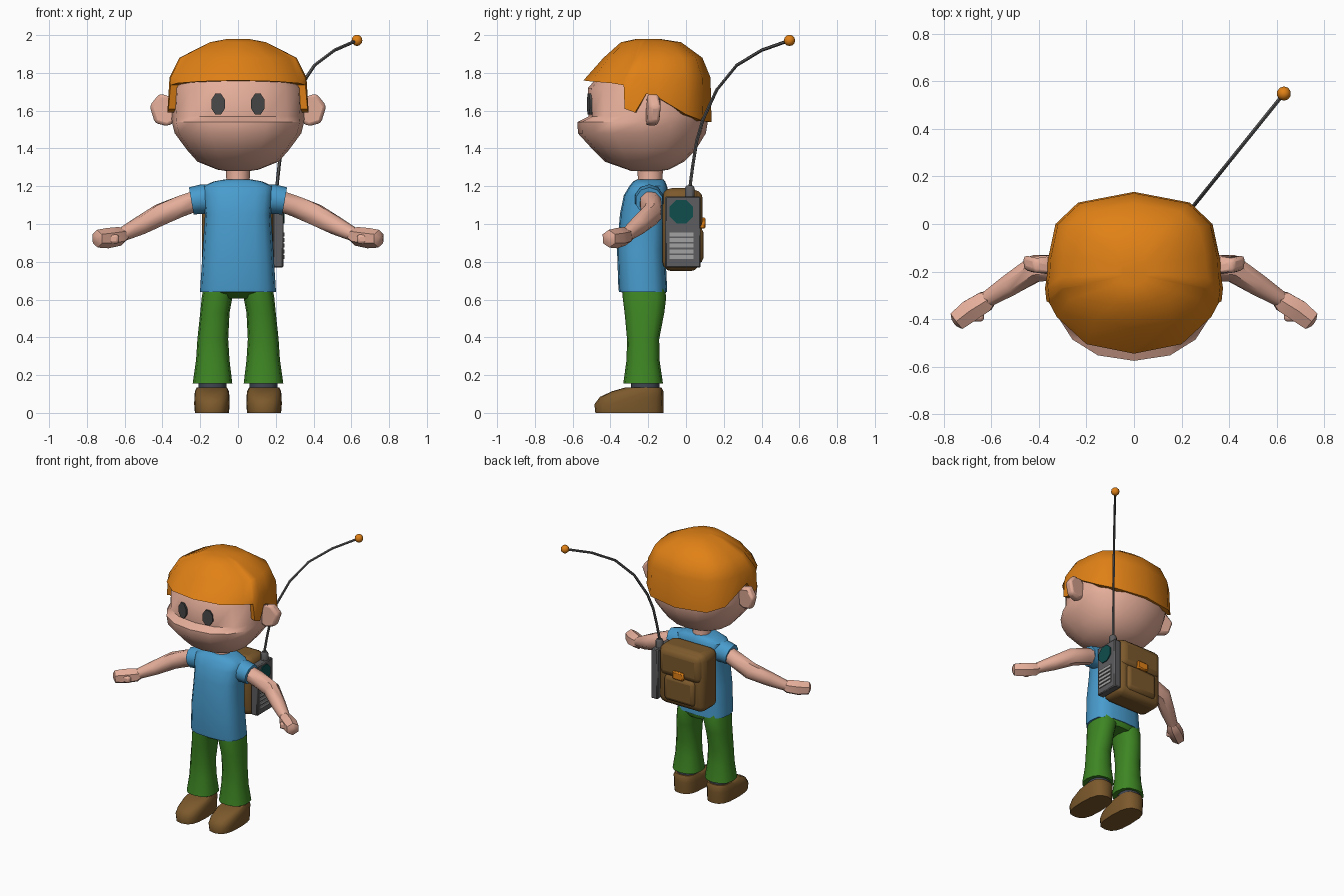
import bpy, bmesh, math
from mathutils import Vector

if "Cube" in bpy.data.objects:
    bpy.data.objects.remove(bpy.data.objects["Cube"])

COLOURS = {
    "skin": (0.78, 0.42, 0.32), "orange": (0.75, 0.22, 0.008), "shirt_blue": (0.065, 0.33, 0.61),
    "trouser_green": (0.048, 0.24, 0.017), "leather_brown": (0.20, 0.10, 0.025),
    "dark_grey": (0.11, 0.11, 0.115), "light_grey": (0.36, 0.36, 0.36), "teal": (0.005, 0.075, 0.075),
    "eye_grey": (0.065, 0.065, 0.065), "sock_slate": (0.05, 0.06, 0.08)}
MATS = {}
for key, rgb in COLOURS.items():
    MATS[key] = bpy.data.materials.new(key)
    MATS[key].diffuse_color = (*rgb, 1)


def finish(name, bm, mat, bevel=0, segs=2, angle=45):
    bmesh.ops.recalc_face_normals(bm, faces=bm.faces)
    me = bpy.data.meshes.new(name)
    bm.to_mesh(me)
    bm.free()
    me.materials.append(MATS[mat])
    ob = bpy.data.objects.new(name, me)
    bpy.context.collection.objects.link(ob)
    if bevel:
        m = ob.modifiers.new("bevel", 'BEVEL')
        m.width, m.segments = bevel, segs
    bpy.ops.object.select_all(action='DESELECT')
    ob.select_set(True)
    bpy.context.view_layer.objects.active = ob
    bpy.ops.object.shade_smooth_by_angle(angle=math.radians(angle))
    return ob


def skin_rings(name, rings, mat, angle=45):
    """Bridge equal-length point rings and cap both ends."""
    bm = bmesh.new()
    vs = [[bm.verts.new(p) for p in r] for r in rings]
    n = len(vs[0])
    for a, b in zip(vs, vs[1:]):
        for i in range(n):
            j = (i + 1) % n
            bm.faces.new((a[i], a[j], b[j], b[i]))
    bm.faces.new(vs[0])
    bm.faces.new(vs[-1])
    return finish(name, bm, mat, angle=angle)


def loft(name, levels, mat, n=16, p=2.3, cx=0, angle=45):
    """Stack of rounded sections: (z, half width, front y, back y[, centre x])."""
    rings = []
    for lv in levels:
        z, rx, yf, yb = lv[:4]
        x0 = lv[4] if len(lv) > 4 else cx
        ring = []
        for i in range(n):
            t = 2 * math.pi * i / n
            c, s = math.cos(t), math.sin(t)
            ring.append((x0 + rx * math.copysign(abs(c) ** (2 / p), c),
                         (yf + yb) / 2 + (yb - yf) / 2 * math.copysign(abs(s) ** (2 / p), s), z))
        rings.append(ring)
    return skin_rings(name, rings, mat, angle)


def tube(name, path, mat, n=8):
    """Round tube along points (x, y, z, radius)."""
    pts = [Vector(q[:3]) for q in path]
    rings = []
    for i, q in enumerate(path):
        d = (pts[min(i + 1, len(pts) - 1)] - pts[max(i - 1, 0)]).normalized()
        side = d.cross(Vector((0, 0, 1)))
        if side.length < 0.01:
            side = Vector((1, 0, 0))
        side.normalize()
        up = side.cross(d)
        rings.append([pts[i] + q[3] * (side * math.cos(t) + up * math.sin(t))
                      for t in (2 * math.pi * (k + 0.5) / n for k in range(n))])
    return skin_rings(name, rings, mat)


def box(name, lo, hi, mat, bevel=0, segs=2):
    bm = bmesh.new()
    bmesh.ops.create_cube(bm, size=1)
    for v in bm.verts:
        v.co = [(a + b) / 2 + c * (b - a) for a, b, c in zip(lo, hi, v.co)]
    return finish(name, bm, mat, bevel, segs)


def plate(name, pts, offset, mat, bevel=0):
    """Flat outline extruded along an offset."""
    bm = bmesh.new()
    f = bm.faces.new([bm.verts.new(p) for p in pts])
    ext = bmesh.ops.extrude_face_region(bm, geom=[f], use_keep_orig=True)
    for v in (g for g in ext["geom"] if isinstance(g, bmesh.types.BMVert)):
        v.co += Vector(offset)
    return finish(name, bm, mat, bevel)


# Head and neck
loft("head", [(1.28, .06, -.29, -.14), (1.288, .11, -.31, -.09), (1.33, .215, -.43, -.01), (1.39, .268, -.49, .05),
              (1.48, .335, -.572, .105), (1.54, .35, -.575, .115), (1.57, .352, -.515, .115),
              (1.72, .343, -.52, .10), (1.86, .255, -.39, .03), (1.93, .1, -.27, -.11)], "skin", 16)
loft("neck", [(1.18, .075, -.265, -.11), (1.24, .062, -.255, -.125), (1.31, .065, -.257, -.12)], "skin", 12, 2)

# Hair cap with fringe, sideburns and a longer back
half = [(0, -.545, 1.76), (.2, -.505, 1.755), (.325, -.39, 1.745), (.357, -.33, 1.735), (.368, -.325, 1.61),
        (.374, -.27, 1.59), (.365, -.21, 1.69), (.362, -.15, 1.67), (.33, 0, 1.58), (.235, .09, 1.545), (0, .135, 1.54)]
hem = half + [(-x, y, z) for x, y, z in half[-2:0:-1]]


def hair_ring(fx, fy, yc, z=None):
    return [(x * fx, yc + (y + .205) * fy, h if z is None else z) for x, y, h in hem]


skin_rings("hair", [hair_ring(.88, .88, -.205), hair_ring(1, 1, -.205), hair_ring(.97, .97, -.2, 1.775),
                    hair_ring(.83, .77, -.175, 1.88), hair_ring(.4, .47, -.185, 1.962),
                    hair_ring(.15, .18, -.2, 1.98)], "orange", 50)

# Shirt, hips
loft("shirt", [(.64, .2, -.355, -.1), (.66, .2, -.358, -.1), (.86, .187, -.365, -.11), (1.05, .175, -.35, -.1),
               (1.15, .185, -.33, -.09), (1.2, .185, -.3, -.1), (1.225, .13, -.28, -.11),
               (1.235, .075, -.262, -.118)], "shirt_blue", 16, 2.8)
loft("hips", [(.605, .1, -.3, -.12), (.64, .18, -.342, -.105), (.7, .175, -.33, -.12)], "trouser_green", 16, 2.8)

for s, side in ((-1, "left"), (1, "right")):
    # Eye
    a = s * .22
    plate(side + "_eye", [(s * .105 + .04 * math.cos(t) * math.cos(a), -.517 + .04 * math.cos(t) * math.sin(a),
                           1.635 + .06 * math.sin(t)) for t in (math.pi * (k + .5) / 4 for k in range(8))],
          (0, .04, 0), "eye_grey")
    # Ear
    plate(side + "_ear", [(s * x, y, z) for x, y, z in (
        (.31, -.215, 1.65), (.365, -.215, 1.675), (.415, -.205, 1.692), (.468, -.19, 1.625),
        (.44, -.2, 1.535), (.375, -.215, 1.518), (.31, -.215, 1.55))], (0, .062, 0), "skin", .018)
    # Sleeve, arm, hand
    tube(side + "_sleeve", [(s * .09, -.195, 1.13, .08), (s * .19, -.195, 1.132, .078),
                            (s * .247, -.195, 1.122, .073)], "shirt_blue", 10)
    tube(side + "_arm", [(s * .2, -.19, 1.13, .058), (s * .3, -.185, 1.095, .06), (s * .41, -.185, 1.05, .06),
                         (s * .52, -.255, .99, .05), (s * .62, -.318, .94, .036)], "skin")
    tube(side + "_hand", [(s * .595, -.305, .945, .03), (s * .625, -.325, .935, .05), (s * .69, -.365, .925, .054),
                          (s * .745, -.408, .922, .047), (s * .755, -.415, .92, .02)], "skin", 6)
    box(side + "_thumb", (min(s * .63, s * .69), -.41, .895), (max(s * .63, s * .69), -.35, .945), "skin", .015)
    # Flared trouser leg: levels carry their own centre x
    loft(side + "_trouser_leg", [(z, (o - i) / 2, yf, yb, s * (o + i) / 2) for z, i, o, yf, yb in (
        (.68, 0, .18, -.335, -.115), (.61, .03, .192, -.335, -.105), (.53, .045, .2, -.325, -.115),
        (.39, .052, .215, -.312, -.142), (.28, .045, .222, -.315, -.14), (.155, .03, .24, -.332, -.122))],
        "trouser_green", 12, 2.5)
    # Sock and shoe
    loft(side + "_sock", [(.1, .075, -.29, -.14), (.17, .075, -.29, -.14)], "sock_slate", 12, 2.3, s * .135)
    loft(side + "_shoe", [(0, .09, -.48, -.12), (.045, .094, -.485, -.118), (.085, .093, -.455, -.118),
                          (.115, .09, -.39, -.12), (.135, .08, -.32, -.13)], "leather_brown", 16, 2.8, s * .138)

# Backpack with pocket and buckle
box("backpack", (-.19, -.125, .75), (.19, .072, 1.19), "leather_brown", .05, 3)
box("backpack_flap", (-.175, -.08, .97), (.175, .088, 1.18), "leather_brown", .045, 3)
box("backpack_pocket", (-.13, .0, .79), (.13, .092, .985), "leather_brown", .03, 2)
box("buckle", (-.045, .07, .975), (.045, .104, 1.035), "orange", .008, 1)

# Radio on the side of the backpack
box("radio_body", (.185, -.11, .77), (.24, .078, 1.145), "dark_grey", .006, 1)
plate("radio_dial", [(.238, -.025 + .067 * math.cos(t), 1.065 + .067 * math.sin(t))
                     for t in (math.pi * (k + .5) / 4 for k in range(8))], (.009, 0, 0), "teal")
for k in range(5):
    z = .815 + k * .03
    box("radio_grille_%d" % (k + 1), (.238, -.088, z), (.247, .04, z + .021), "light_grey")
tube("antenna_base", [(.208, .02, 1.13, .028), (.208, .02, 1.19, .028), (.208, .02, 1.205, .018)], "dark_grey")

# Curved antenna and its tip
tube("antenna", [(.205 + .425 * t, .02 + .528 * t, z, .009) for t, z in (
    (0, 1.19), (.03, 1.31), (.07, 1.44), (.13, 1.55), (.27, 1.71), (.47, 1.84), (.72, 1.92), (1, 1.972))],
    "dark_grey", 6)
bm = bmesh.new()
bmesh.ops.create_uvsphere(bm, u_segments=10, v_segments=6, radius=.03)
bmesh.ops.translate(bm, verts=bm.verts, vec=(.63, .548, 1.972))
finish("antenna_tip", bm, "orange")

for m in bpy.data.materials:
    if m.users and not m.is_grease_pencil:
        m.use_nodes = True
        m.node_tree.nodes["Principled BSDF"].inputs["Base Color"].default_value = m.diffuse_color
